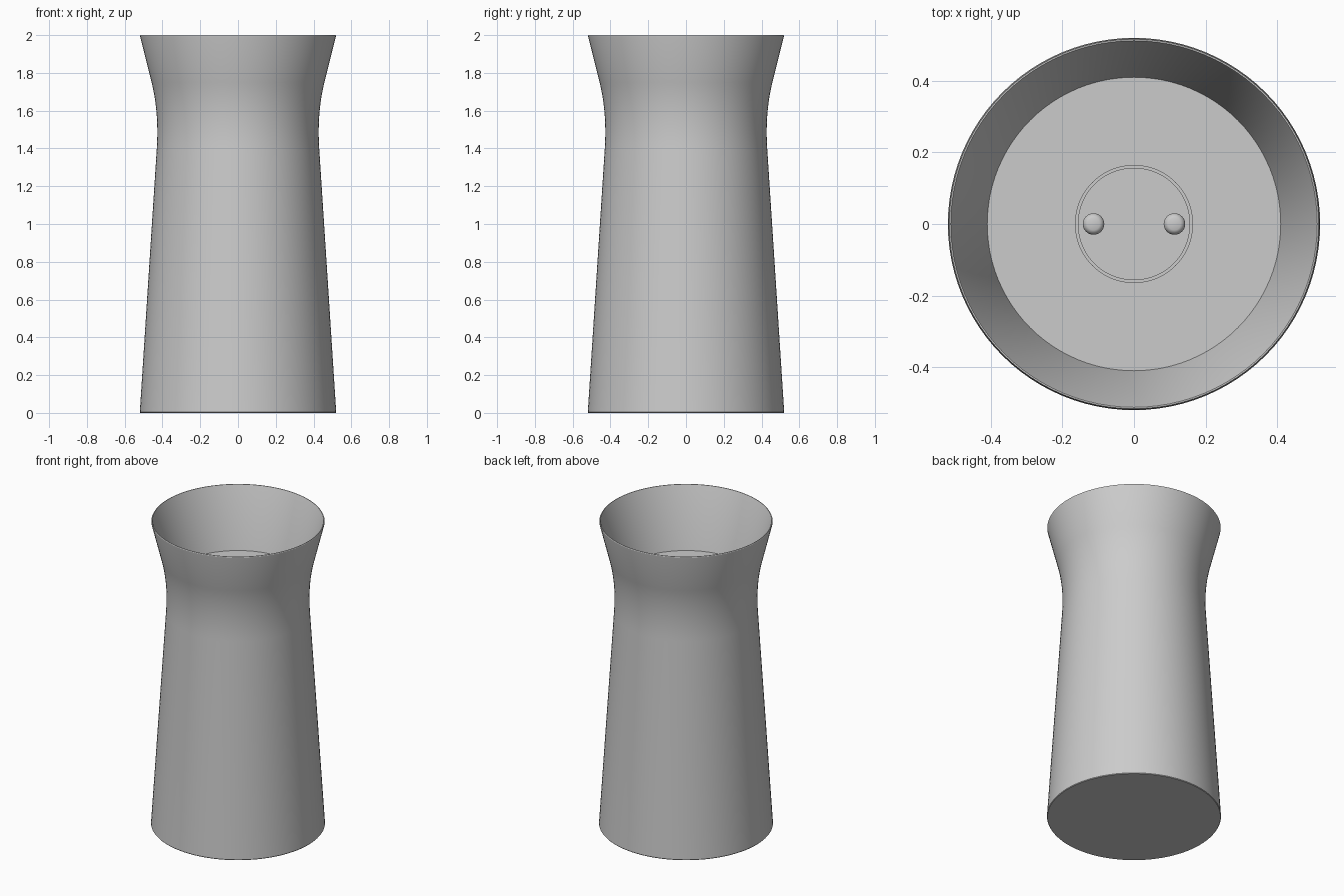
import bpy, bmesh, math

if "Cube" in bpy.data.objects:
    bpy.data.objects.remove(bpy.data.objects["Cube"])

SEGMENTS = 96
FLOOR = 1.61

grey = bpy.data.materials.new("light_grey")
grey.diffuse_color = (0.6, 0.6, 0.6, 1.0)
grey.use_nodes = True
grey.node_tree.nodes["Principled BSDF"].inputs["Base Color"].default_value = grey.diffuse_color


def lathe(name, profile, segments, x=0.0, z=0.0):
    """Revolve (radius, height) points about z; radius 0 closes the end."""
    bm = bmesh.new()
    rings = []
    for r, h in profile:
        if r == 0:
            rings.append([bm.verts.new((0, 0, h))])
        else:
            rings.append([bm.verts.new((r * math.cos(2 * math.pi * i / segments),
                                        r * math.sin(2 * math.pi * i / segments), h))
                          for i in range(segments)])
    for low, high in zip(rings, rings[1:]):
        for i in range(segments):
            j = (i + 1) % segments
            if len(low) == 1:
                bm.faces.new((low[0], high[j], high[i]))
            elif len(high) == 1:
                bm.faces.new((low[i], low[j], high[0]))
            else:
                bm.faces.new((low[i], low[j], high[j], high[i]))
    bmesh.ops.recalc_face_normals(bm, faces=bm.faces)
    mesh = bpy.data.meshes.new(name)
    bm.to_mesh(mesh)
    bm.free()
    mesh.materials.append(grey)
    obj = bpy.data.objects.new(name, mesh)
    obj.location = (x, 0, z)
    bpy.context.collection.objects.link(obj)
    bpy.ops.object.select_all(action='DESELECT')
    obj.select_set(True)
    bpy.context.view_layer.objects.active = obj
    bpy.ops.object.shade_smooth_by_angle(angle=math.radians(30))
    return obj


# Smooth waist between the tapering column and the flared top
waist = []
for k in range(13):
    t = k / 12
    a, b, c = (1 - t) ** 2, 2 * t * (1 - t), t * t
    waist.append((a * 0.43 + b * 0.418 + c * 0.4575, a * 1.4 + b * 1.59 + c * 1.75))

# Body: flat base, tapered column, flared rim, funnel and recessed floor
body = [(0, 0), (0.517, 0), (0.52, 0.004)] + waist + [
    (0.5175, 1.99), (0.518, 1.996), (0.516, 2.0), (0.512, 2.0), (0.509, 1.994),
    (0.41, FLOOR), (0, FLOOR)]
lathe("body", body, SEGMENTS)

# Low stepped disc in the middle of the floor
lathe("centre_disc", [(0, 0), (0.165, 0), (0.165, 0.006), (0.157, 0.006),
                      (0.157, 0.012), (0, 0.012)], SEGMENTS, z=FLOOR)

# Two rounded pins on the disc
for side, x in (("left", -0.113), ("right", 0.113)):
    lathe(side + "_pin", [(0, 0), (0.03, 0), (0.03, 0.04), (0.028, 0.048),
                          (0.023, 0.054), (0.017, 0.057), (0, 0.057)],
          32, x=x, z=FLOOR + 0.01)
